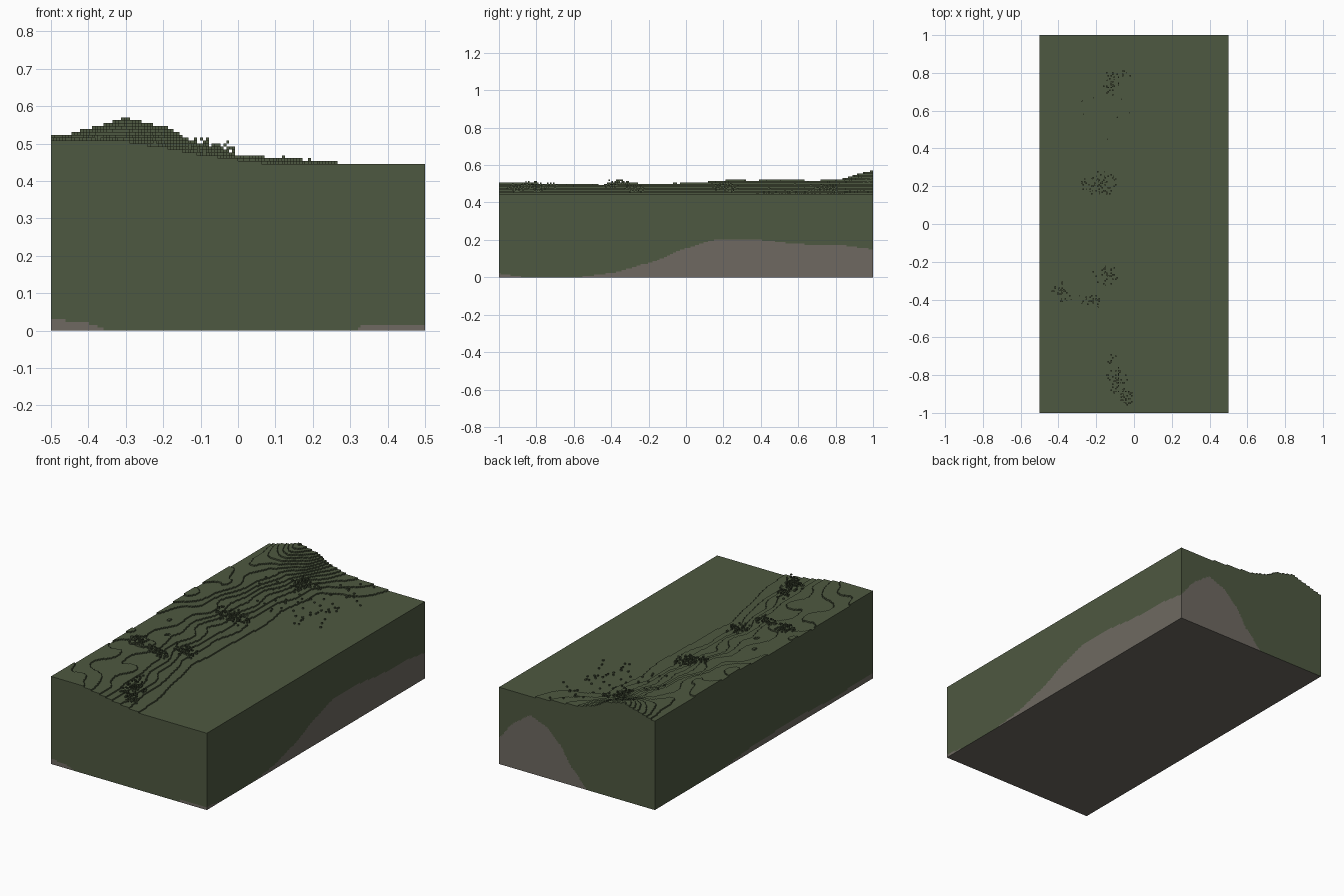
import bpy, bmesh, math, random

if "Cube" in bpy.data.objects:
    bpy.data.objects.remove(bpy.data.objects["Cube"])
random.seed(7)
V = 1 / 128                      # voxel size
NX, NY = 128, 256


def material(name, rgb):
    m = bpy.data.materials.new(name)
    m.diffuse_color = (*rgb, 1)
    m.use_nodes = True
    m.node_tree.nodes["Principled BSDF"].inputs["Base Color"].default_value = m.diffuse_color
    return m


GRASS = material("grass green", (0.076, 0.099, 0.052))
STONE = material("stone grey", (0.156, 0.141, 0.120))


def lerp_curve(pts, t):
    """Smooth interpolation through (position, value) points."""
    if t <= pts[0][0]:
        return pts[0][1]
    for (a, va), (b, vb) in zip(pts, pts[1:]):
        if t <= b:
            f = (t - a) / (b - a)
            f = 0.6 * f + 0.4 * f * f * (3 - 2 * f)
            return va + (vb - va) * f
    return pts[-1][1]


# hill relief: heights (thousandths) across x, for several rows along y
XS = (-0.5, -0.4, -0.3, -0.2, -0.1, 0.0, 0.1, 0.27)
ROWS = {
    -1.00: (508, 508, 505, 490, 472, 457, 445, 445),
    -0.65: (498, 494, 487, 486, 470, 450, 445, 445),
    -0.35: (499, 497, 492, 477, 455, 445, 445, 445),
    0.00: (504, 500, 490, 475, 458, 447, 445, 445),
    0.20: (517, 510, 495, 475, 458, 448, 445, 445),
    0.45: (526, 519, 500, 475, 455, 446, 445, 445),
    0.75: (515, 518, 510, 488, 462, 448, 445, 445),
    1.00: (513, 541, 569, 547, 497, 472, 463, 449),
}


def height(i, j):
    x, y = (i + 0.5) * V - 0.5, (j + 0.5) * V - 1
    row = [(yy, lerp_curve(list(zip(XS, r)), x)) for yy, r in ROWS.items()]
    h = lerp_curve(row, y) / 1000
    slope = min(1, (h - 0.445) / 0.03)
    h += slope * 0.0025 * (math.sin(23 * y + 9 * x) + math.sin(31 * x - 14 * y)) * (1 - abs(y) ** 4)
    return max(57, round(h / V))


H = [[height(i, j) for j in range(NY)] for i in range(NX)]

# stone seam height along each side wall
SEAM = {
    "front": [(-0.5, .031), (-0.4, .02), (-0.345, 0), (0.31, 0), (0.34, .016), (0.5, .016)],
    "back": [(-0.07, 0), (0.03, .1), (0.11, .22), (0.2, .30), (0.3, .335), (0.4, .27), (0.5, .155)],
    "right": [(-1, .02), (-0.85, 0), (-0.6, 0), (-0.4, .022), (-0.2, .075), (0, .155), (0.15, .2),
              (0.4, .2), (0.6, .176), (0.8, .174), (1, .15)],
    "left": [(-1, .031), (-0.6, .025), (-0.3, .04), (0.1, .03), (0.4, 0)],
}

bm = bmesh.new()


def quad(pts, mat=0):
    f = bm.faces.new([bm.verts.new((a * V - 0.5, b * V - 1, c * V)) for a, b, c in pts])
    f.material_index = mat


# stepped top, equal heights merged along y
for i in range(NX):
    start = 0
    for j in range(1, NY + 1):
        if j == NY or H[i][j] != H[i][start]:
            h = H[i][start]
            quad([(i, start, h), (i + 1, start, h), (i + 1, j, h), (i, j, h)])
            start = j

# risers between neighbouring columns
for i in range(NX):
    for j in range(NY):
        h = H[i][j]
        if i + 1 < NX and H[i + 1][j] != h:
            g = H[i + 1][j]
            quad([(i + 1, j, g), (i + 1, j + 1, g), (i + 1, j + 1, h), (i + 1, j, h)])
        if j + 1 < NY and H[i][j + 1] != h:
            g = H[i][j + 1]
            quad([(i, j + 1, h), (i + 1, j + 1, h), (i + 1, j + 1, g), (i, j + 1, g)])


# cut walls: stone below the seam, grass above
def wall(a, b, top, seam):
    s = round(seam / V)
    for lo, hi, mat in ((0, s, 1), (s, top, 0)):
        if hi > lo:
            quad([(*a, lo), (*b, lo), (*b, hi), (*a, hi)], mat)


for i in range(NX):
    x = (i + 0.5) * V - 0.5
    wall((i, 0), (i + 1, 0), H[i][0], lerp_curve(SEAM["front"], x))
    wall((i + 1, NY), (i, NY), H[i][-1], lerp_curve(SEAM["back"], x))
for j in range(NY):
    y = (j + 0.5) * V - 1
    wall((NX, j), (NX, j + 1), H[-1][j], lerp_curve(SEAM["right"], y))
    wall((0, j + 1), (0, j), H[0][j], lerp_curve(SEAM["left"], y))

# flat stone underside
quad([(0, 0, 0), (0, NY, 0), (NX, NY, 0), (NX, 0, 0)], 1)


def finish(name):
    global bm
    me = bpy.data.meshes.new(name)
    bm.to_mesh(me)
    bm.free()
    me.materials.append(GRASS)
    me.materials.append(STONE)
    bpy.context.collection.objects.link(bpy.data.objects.new(name, me))
    bm = bmesh.new()


bmesh.ops.remove_doubles(bm, verts=bm.verts, dist=1e-5)
bmesh.ops.recalc_face_normals(bm, faces=bm.faces)
finish("terrain_block")


def cube(i, j, k):
    vs = bmesh.ops.create_cube(bm, size=V)["verts"]
    bmesh.ops.translate(bm, verts=vs, vec=((i + .5) * V - .5, (j + .5) * V - 1, (k + .5) * V))


def cell(x, y):
    return (min(NX - 1, max(0, int((x + 0.5) / V))), min(NY - 1, max(0, int((y + 1) / V))))


# bushes: loose clusters of voxels (x, y, radius x, radius y, count, tallest)
BUSHES = [(-0.12, 0.75, .045, .07, 60, 4), (-0.06, 0.80, .04, .03, 14, 3),
          (-0.18, 0.21, .10, .07, 100, 4), (-0.15, -0.27, .07, .06, 55, 4),
          (-0.38, -0.36, .055, .05, 60, 3), (-0.29, -0.39, .06, .03, 14, 2),
          (-0.22, -0.41, .05, .04, 40, 4), (-0.12, -0.72, .03, .04, 12, 4),
          (-0.09, -0.83, .06, .08, 70, 6), (-0.03, -0.92, .045, .04, 35, 5)]
for cx, cy, rx, ry, count, tall in BUSHES:
    used = set()
    for _ in range(count):
        a, r = random.uniform(0, math.tau), random.random() ** 0.7
        i, j = cell(cx + rx * r * math.cos(a), cy + ry * r * math.sin(a))
        k = H[i][j] + int(random.random() ** 1.3 * tall * (1.2 - 0.6 * r))
        if (i, j, k) not in used:
            used.add((i, j, k))
            cube(i, j, k)
finish("bushes")

# single tufts scattered over the rear meadow
for n in range(66):
    if n < 40:
        x, y = random.gauss(0.13, 0.06), random.uniform(0.38, 0.98)
    else:
        x, y = random.uniform(-0.28, 0.12), random.uniform(0.4, 0.7)
    i, j = cell(min(x, 0.25), y)
    cube(i, j, H[i][j])
finish("grass_tufts")
